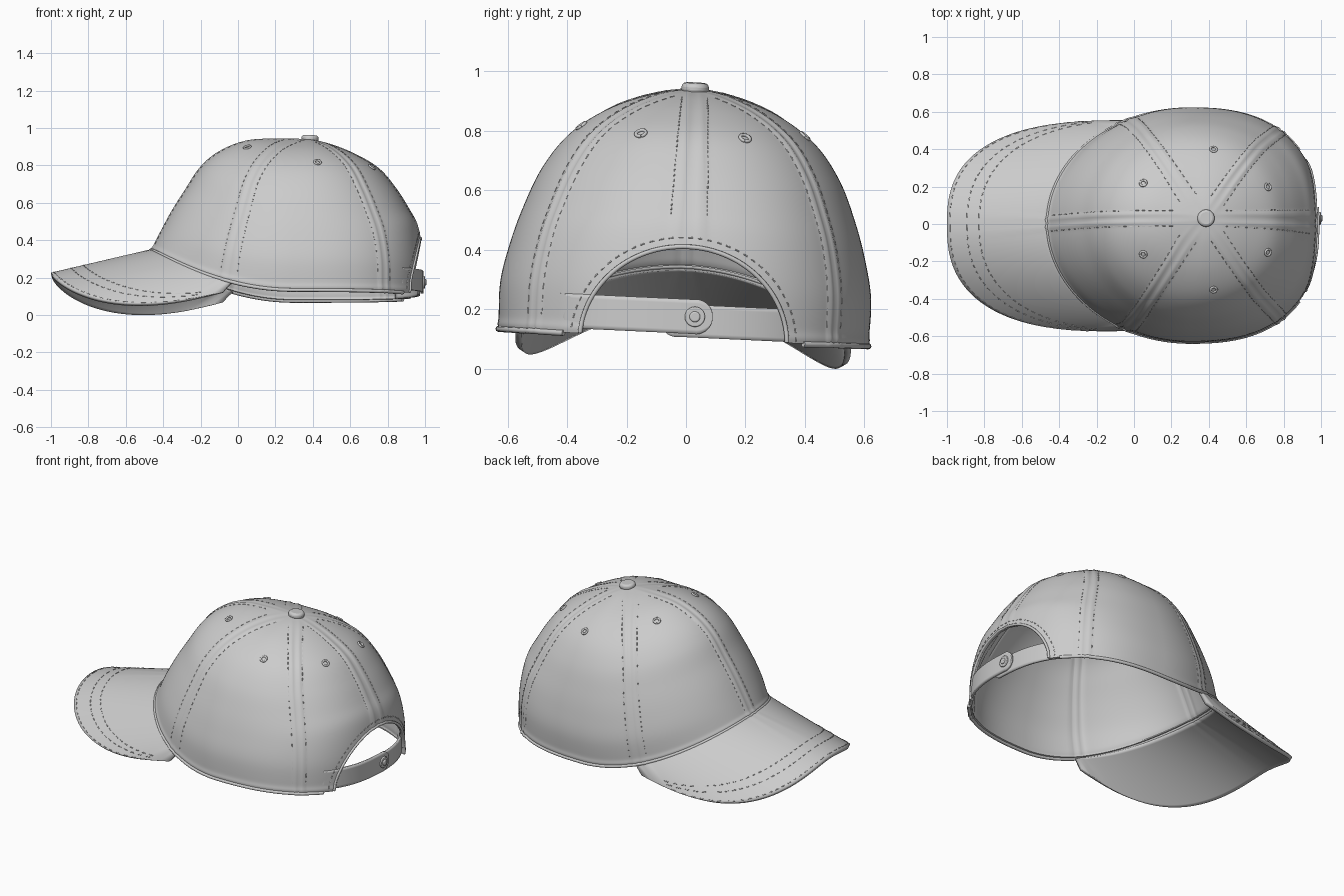
import bpy, bmesh, math
from mathutils import Vector, Matrix
from mathutils.bvhtree import BVHTree

if "Cube" in bpy.data.objects:
    bpy.data.objects.remove(bpy.data.objects["Cube"], do_unlink=True)

GREY = (0.6, 0.6, 0.6, 1)
mat = bpy.data.materials.new("grey cloth")
mat.use_nodes = True
mat.diffuse_color = GREY
mat.node_tree.nodes["Principled BSDF"].inputs["Base Color"].default_value = GREY
parts = []


def add(name, data):
    ob = bpy.data.objects.new(name, data)
    bpy.context.collection.objects.link(ob)
    data.materials.append(mat)
    parts.append(ob)
    return ob


def grid(name, fn, us, vs, closed=False, thick=0.0):
    """Surface fn(u, v) as a quad grid, optionally given thickness inward."""
    bm = bmesh.new()
    rows = [[bm.verts.new(fn(u, v)) for u in us] for v in vs]
    n = len(us)
    for r0, r1 in zip(rows, rows[1:]):
        for i in range(n if closed else n - 1):
            j = (i + 1) % n
            bm.faces.new((r0[i], r1[i], r1[j], r0[j]))
    bmesh.ops.remove_doubles(bm, verts=bm.verts, dist=1e-5)
    me = bpy.data.meshes.new(name)
    bm.to_mesh(me)
    bm.free()
    ob = add(name, me)
    if thick:
        mod = ob.modifiers.new("thickness", 'SOLIDIFY')
        mod.thickness = thick
        mod.offset = -1
    return ob


def tubes(name, lines, radius, res=1):
    """Round cords along point lists."""
    cu = bpy.data.curves.new(name, 'CURVE')
    cu.dimensions = '3D'
    cu.bevel_depth = radius
    cu.bevel_resolution = res
    cu.use_fill_caps = True
    for pts in lines:
        sp = cu.splines.new('POLY')
        sp.points.add(len(pts) - 1)
        for p, co in zip(sp.points, pts):
            p.co = (*co, 1)
    return add(name, cu)


def dashes(pts):
    return [pts[i:i + 2] for i in range(0, len(pts) - 1, 2)]


def steps(a, b, n):
    return [a + (b - a) * i / n for i in range(n + 1)]


# Crown profile rows: front x, front z, side width, side z, back x, back z
ROWS = [(.38, .955, 0, .955, .38, .955), (.2, .957, .13, .935, .5, .925),
        (.04, .943, .28, .88, .63, .87), (-.1, .885, .41, .79, .75, .795),
        (-.2, .8, .5, .67, .84, .69), (-.28, .68, .56, .53, .91, .58),
        (-.35, .57, .6, .4, .96, .48), (-.41, .46, .625, .27, .988, .3),
        (-.46, .36, .622, .12, .985, .115)]
LAST = len(ROWS) - 1
SEAMS = [math.radians(d) for d in (0, 50, 118, 180, 242, 310)]


def profile(t):
    i = min(int(t), LAST - 1)
    f = t - i
    a, b, c, d = (ROWS[max(0, min(LAST, i + k))] for k in (-1, 0, 1, 2))
    return [q + .5 * f * (r - p + f * (2 * p - 5 * q + 4 * r - s + f * (3 * (q - r) + s - p)))
            for p, q, r, s in zip(a, b, c, d)]


def crown_point(a, t, lift=0.0):
    xf, zf, w, zs, xb, zb = profile(t)
    cx = .38 - .08 * min(1, t / 4)
    c, s = math.cos(a), math.sin(a)
    e = 2 / (2 + (.5 * t / LAST if c > 0 else 0))
    x = cx + math.copysign(abs(c) ** e, c) * (xb - cx if c > 0 else cx - xf)
    y = math.copysign(abs(s) ** e, s) * w
    z = zs + ((zb if c > 0 else zf) - zs) * c * c
    # twin ridges beside every seam, and a hem roll at the rim
    for seam in SEAMS:
        d = abs((a - seam + math.pi) % math.tau - math.pi) * w
        lift += .006 * math.exp(-((d - .022) / .012) ** 2) * min(1, t / 3)
    lift += .004 * math.exp(-((t - 7.85) / .12) ** 2)
    n = Vector((c, s, 1.2 - t / LAST)).normalized()
    return Vector((x, y, z)) + n * lift


COLS = 288
crown = grid("crown", crown_point, [math.tau * i / COLS for i in range(COLS)],
             steps(0, LAST - .5, 45) + steps(LAST - .45, LAST, 10), True, .018)

bm = bmesh.new()
bm.from_mesh(crown.data)
surface = BVHTree.FromBMesh(bm)
bm.free()

# Arched opening at the back
ARCH_Y, ARCH_Z, ARCH_H = .345, .1, .32
bpy.ops.mesh.primitive_cylinder_add(vertices=96, radius=1, depth=.6, location=(1, 0, ARCH_Z),
                                    rotation=(0, math.pi / 2, 0))
cutter = bpy.context.object
cutter.scale = (ARCH_H, ARCH_Y, 1)
cutter.hide_render = True
mod = crown.modifiers.new("opening", 'BOOLEAN')
mod.operation = 'DIFFERENCE'
mod.solver = 'EXACT'
mod.object = cutter
bpy.context.view_layer.update()
deps = bpy.context.evaluated_depsgraph_get()
cut_mesh = bpy.data.meshes.new_from_object(crown.evaluated_get(deps))
crown.modifiers.clear()
crown.data = cut_mesh
bpy.data.objects.remove(cutter, do_unlink=True)


def arch(grow, n):
    pts = []
    for a in steps(.06, math.pi - .06, n):
        y, z = (ARCH_Y + grow) * math.cos(a), ARCH_Z + (ARCH_H + grow) * math.sin(a)
        hit = surface.ray_cast(Vector((2, y, z)), Vector((-1, 0, 0)))[0]
        if hit:
            pts.append(hit)
    return pts


tubes("opening_piping", [arch(.004, 60)], .008, 2)
tubes("opening_stitches", dashes(arch(.035, 70)), .0025)

# Bill, lofted from the crown rim to a rounded outer edge
SPREAD = math.radians(64)


def bill_height(x, y):
    return .24 + .222 * (x + 1) - 1.05 * y * y


def bill_point(u, v):
    inner = crown_point(math.pi - u * SPREAD, LAST)
    a = u * math.pi / 2
    e = 2 / 2.6
    outer = Vector((-.08 - .92 * abs(math.cos(a)) ** e,
                    math.copysign(.565 * abs(math.sin(a)) ** e, u), 0))
    p = inner.lerp(outer, v)
    p.z = bill_height(p.x, p.y) + (1 - v) * (inner.z - bill_height(inner.x, inner.y) + .004)
    return p


grid("bill", lambda v, u: bill_point(u, v), steps(0, 1, 24), steps(-1, 1, 96), False, .022)
lines = []
for v in (.68, .8, .97):
    lines += dashes([bill_point(u, v) for u in steps(-.93, .93, 90)])
tubes("bill_stitches", lines, .0025)
tubes("rim_binding", [[crown_point(a, LAST) - Vector((0, 0, .002))
                       for a in steps(.62, math.tau - .62, 160)]], .01, 2)

# Stitch rows along both sides of each seam
lines = []
for seam in SEAMS:
    end = 5.6 if seam == 0 else 7.7
    for side in (-1, 1):
        lines += dashes([crown_point(seam + side * .042 / max(.1, profile(t)[2]), t)
                         for t in steps(1, end, 60)])
tubes("seam_stitches", lines, .002)


# Closing strap: two overlapping tabs, each with a rounded end
def strap(name, root, tip, mid, half, out):
    sign = 1 if tip > root else -1

    def point(s, k):
        y = root + (tip - root) * s
        left = abs(tip - y)
        h = half if left > half else math.sqrt(max(0, half ** 2 - (half - left) ** 2)) + .001
        x = .3 + .683 * (1 - (abs(y) / .622) ** 2.45) ** .41 + out
        return Vector((x, y, mid + sign * k * h))
    return grid(name, point, [1 - (1 - i / 50) ** 2 for i in range(51)],
                steps(1, -1, 8), False, .014)


strap("strap_over", -.42, .095, .19, .058, .008)
strap("strap_under", .42, -.08, .175, .055, -.009)


def disc(name, place, normal, radius, depth, bevel):
    """Short cylinder with rounded edges, facing along the normal."""
    bm = bmesh.new()
    bmesh.ops.create_cone(bm, cap_ends=True, segments=32, radius1=radius, radius2=radius,
                          depth=depth)
    rot = Vector((0, 0, 1)).rotation_difference(normal).to_matrix().to_4x4()
    bm.transform(Matrix.Translation(place) @ rot)
    me = bpy.data.meshes.new(name)
    bm.to_mesh(me)
    bm.free()
    mod = add(name, me).modifiers.new("round", 'BEVEL')
    mod.width = bevel
    mod.segments = 3


disc("top_button", Vector((.385, 0, .958)), Vector((.05, 0, 1)), .046, .036, .014)
disc("snap_base", Vector((.992, .035, .19)), Vector((1, 0, 0)), .034, .014, .004)
disc("snap_stud", Vector((.998, .035, .19)), Vector((1, 0, 0)), .018, .018, .005)

# Eyelets, one on each panel
for x, y in ((.05, .19), (.425, .375), (.715, .175)):
    for side in (-1, 1):
        hit, normal, _, _ = surface.ray_cast(Vector((x, y * side, 2)), Vector((0, 0, -1)))
        if normal.z < 0:
            normal = -normal
        q = Vector((0, 0, 1)).rotation_difference(normal)
        ring = [hit + q @ Vector((.017 * math.cos(a), .017 * math.sin(a), .002))
                for a in steps(0, math.tau, 20)]
        tubes("eyelet", [ring], .006, 2)

# Smooth shading with sharp edges kept
bpy.ops.object.select_all(action='DESELECT')
for ob in parts:
    if ob.type == 'MESH':
        ob.select_set(True)
        bpy.context.view_layer.objects.active = ob
bpy.ops.object.shade_smooth_by_angle(angle=math.radians(40))

# Slight sideways lean, then rest on the ground
lean = Matrix.Translation((0, 0, .3)) @ Matrix.Rotation(-.047, 4, 'X') @ Matrix.Translation((0, 0, -.3))
for ob in parts:
    ob.matrix_world = lean
bpy.context.view_layer.update()
low = min((ob.matrix_world @ Vector(c)).z for ob in parts for c in ob.bound_box if ob.name == "bill")
deps = bpy.context.evaluated_depsgraph_get()
bill = bpy.data.objects["bill"].evaluated_get(deps)
low = min((lean @ v.co).z for v in bill.data.vertices)
for ob in parts:
    ob.matrix_world = Matrix.Translation((0, 0, -low)) @ lean
